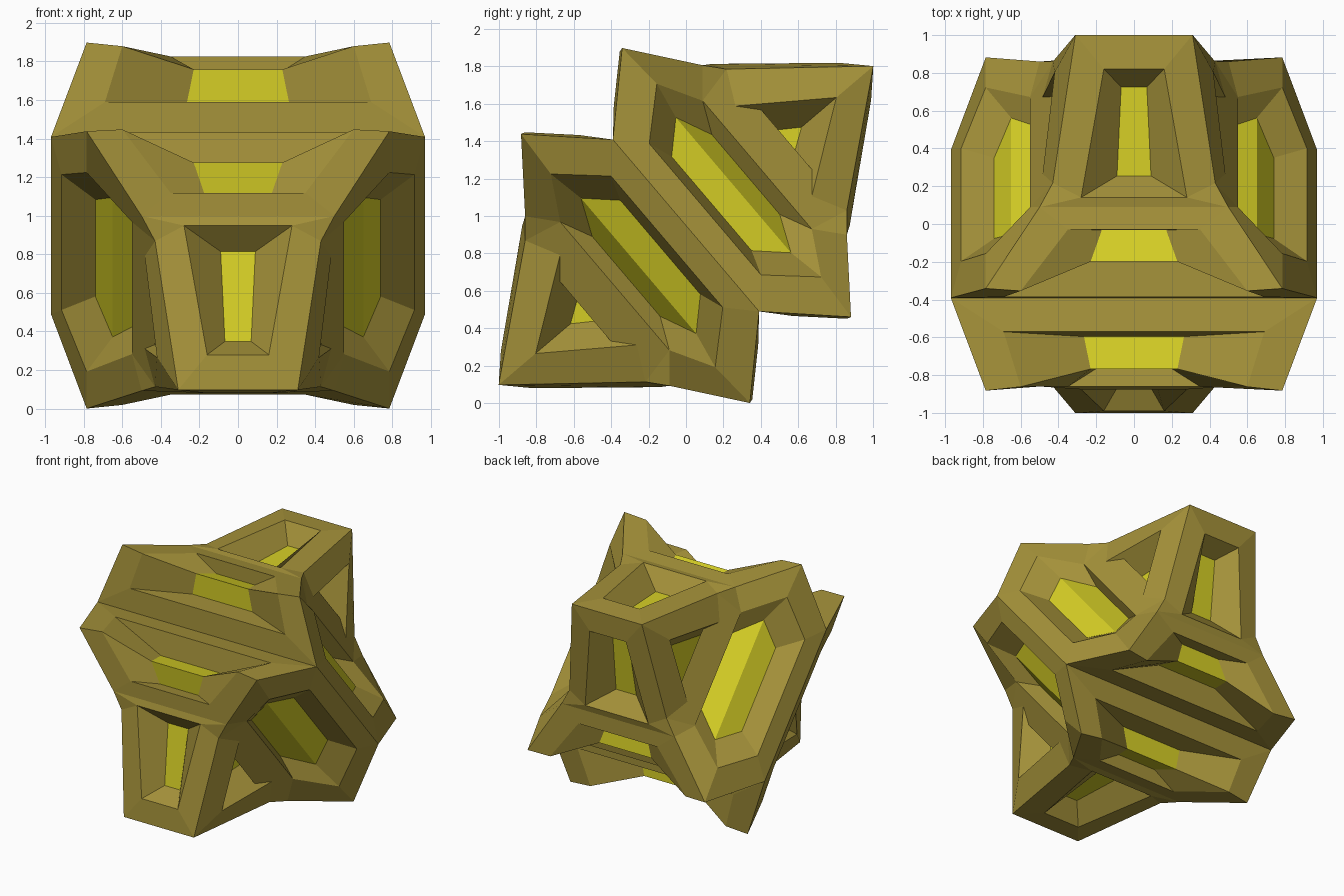
import bpy, bmesh, math
from mathutils import Vector, Matrix

if "Cube" in bpy.data.objects:
    bpy.data.objects.remove(bpy.data.objects["Cube"])

# The body is symmetric in three planes, then tilted about x.
TILT = math.atan2(0.648, 0.7615)
CENTRE_Z = 0.96


def material(name, rgb):
    m = bpy.data.materials.new(name)
    m.diffuse_color = (*rgb, 1.0)
    m.use_nodes = True
    m.node_tree.nodes["Principled BSDF"].inputs["Base Color"].default_value = m.diffuse_color
    return m


olive = material("olive frame", (0.376, 0.287, 0.042))
yellow = material("bright yellow panel", (0.68, 0.63, 0.019))

# Outer ridge corners of the body (x, length, height) before tilting
A = (0.31, 1.315, 0.0)
B = (0.785, 0.355, 0.944)
C = (0.97, 0.0, 0.603)
D = (0.50, 0.623, 0.595)
G = (0.43, 0.707, 0.496)

# Each pocket: half its ring as (ridge, rim, floor) corners, and its mirror axis
end_rim, end_floor = (0.28, 0.667, 0.567), (0.09, 0.663, 0.387)
side_rim, side_floor = (0.55, 0.50, 0.45), (0.47, 0.42, 0.28)
POCKETS = [
    # end pocket
    (0, [(A, (0.16, 1.188, 0.131), (0.068, 1.022, 0.08)),
         (G, end_rim, end_floor),
         (D, end_rim, end_floor)]),
    # folded pocket over the long ridge
    (0, [(C, (0.69, 0.121, 0.738), (0.265, 0.262, 0.612)),
         (B, (0.60, 0.333, 0.938), (0.23, 0.373, 0.746)),
         (D, (0.35, 0.546, 0.687), (0.17, 0.47, 0.60))]),
    # large side pocket
    (2, [(C, (0.915, 0.134, 0.461), (0.74, 0.18, 0.33)),
         (B, (0.785, 0.372, 0.678), (0.65, 0.333, 0.475)),
         (D, side_rim, side_floor),
         (G, side_rim, side_floor)]),
    # small triangular side pocket
    (2, [(A, (0.42, 1.056, 0.0), (0.28, 0.811, 0.0)),
         (G, (0.485, 0.606, 0.322), (0.31, 0.50, 0.21))]),
]

bm = bmesh.new()
verts = {}


def vert(p):
    key = tuple(round(c, 4) + 0.0 for c in p)
    if key not in verts:
        verts[key] = bm.verts.new(key)
    return verts[key]


def face(points, index):
    vs = list(dict.fromkeys(vert(p) for p in points))
    if len(vs) > 2 and not bm.faces.get(vs):
        bm.faces.new(vs).material_index = index


def flip(p, signs):
    return tuple(c * s for c, s in zip(p, signs))


def build_pocket(axis, half, signs):
    mirror = [1, 1, 1]
    mirror[axis] = -1
    rows = [[flip(p, signs) for p in row] for row in half]
    twins = [[flip(p, mirror) for p in row] for row in rows]
    ring = rows + twins[::-1]
    # raised frame, then pocket walls
    for i, r in enumerate(ring):
        n = ring[(i + 1) % len(ring)]
        face((r[0], n[0], n[1], r[1]), 0)
        face((r[1], n[1], n[2], r[2]), 0)
    # yellow floor, folded across the pocket
    for i in range(len(rows) - 1):
        face((rows[i][2], rows[i + 1][2], twins[i + 1][2], twins[i][2]), 1)


for axis, half in POCKETS:
    for s in (1, -1):
        for t in (1, -1):
            signs = (1, s, t) if axis == 0 else (s, t, 1)
            build_pocket(axis, half, signs)

bmesh.ops.recalc_face_normals(bm, faces=bm.faces)
bm.transform(Matrix.Translation((0, 0, CENTRE_Z)) @ Matrix.Rotation(TILT, 4, 'X'))
low = min(v.co.z for v in bm.verts)
bm.transform(Matrix.Translation((0, 0, -low)))

mesh = bpy.data.meshes.new("faceted_body")
bm.to_mesh(mesh)
bm.free()
mesh.materials.append(olive)
mesh.materials.append(yellow)
body = bpy.data.objects.new("faceted_body", mesh)
bpy.context.collection.objects.link(body)
